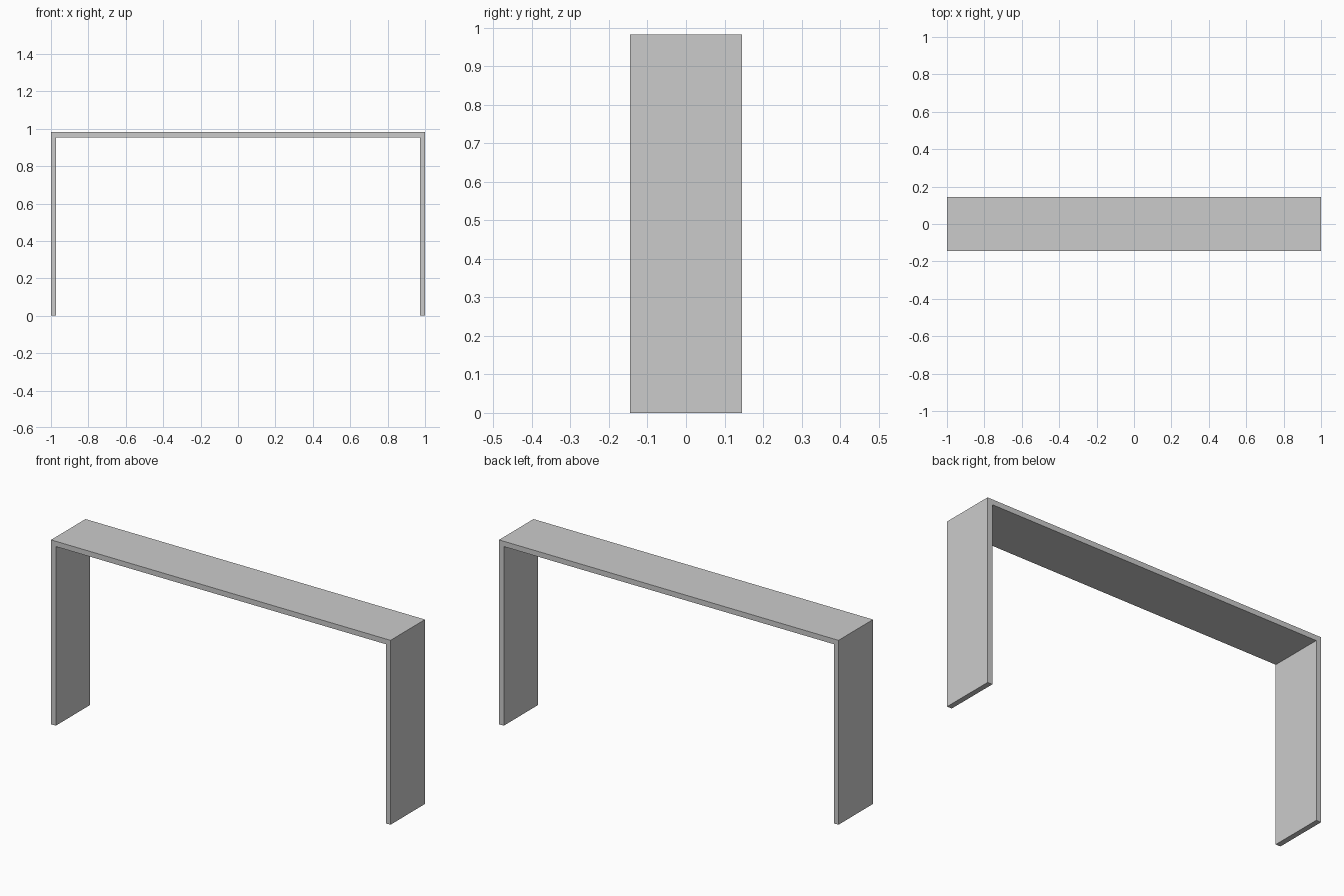
import bpy, bmesh
from mathutils import Vector

if "Cube" in bpy.data.objects:
    bpy.data.objects.remove(bpy.data.objects["Cube"])

HALF_W, HALF_D, HEIGHT, THICK = 1.0, 0.145, 0.982, 0.028

# Plain grey finish
grey = bpy.data.materials.new("light_grey")
grey.diffuse_color = (0.6, 0.6, 0.6, 1)
grey.use_nodes = True
grey.node_tree.nodes["Principled BSDF"].inputs["Base Color"].default_value = grey.diffuse_color

# Half of the U-shaped outline, mirrored to make the full front profile
half = [(HALF_W, HEIGHT), (HALF_W, 0),
        (HALF_W - THICK, 0), (HALF_W - THICK, HEIGHT - THICK)]
outline = half + [(-x, z) for x, z in reversed(half)]

# Bench frame: two slab legs and a slab top, folded as one board
bm = bmesh.new()
face = bm.faces.new([bm.verts.new((x, -HALF_D, z)) for x, z in outline])
ext = bmesh.ops.extrude_face_region(bm, geom=[face])
verts = [g for g in ext["geom"] if isinstance(g, bmesh.types.BMVert)]
bmesh.ops.translate(bm, vec=Vector((0, 2 * HALF_D, 0)), verts=verts)
bmesh.ops.recalc_face_normals(bm, faces=bm.faces)

mesh = bpy.data.meshes.new("table_frame")
bm.to_mesh(mesh)
bm.free()
mesh.materials.append(grey)
bpy.context.collection.objects.link(bpy.data.objects.new("table_frame", mesh))
